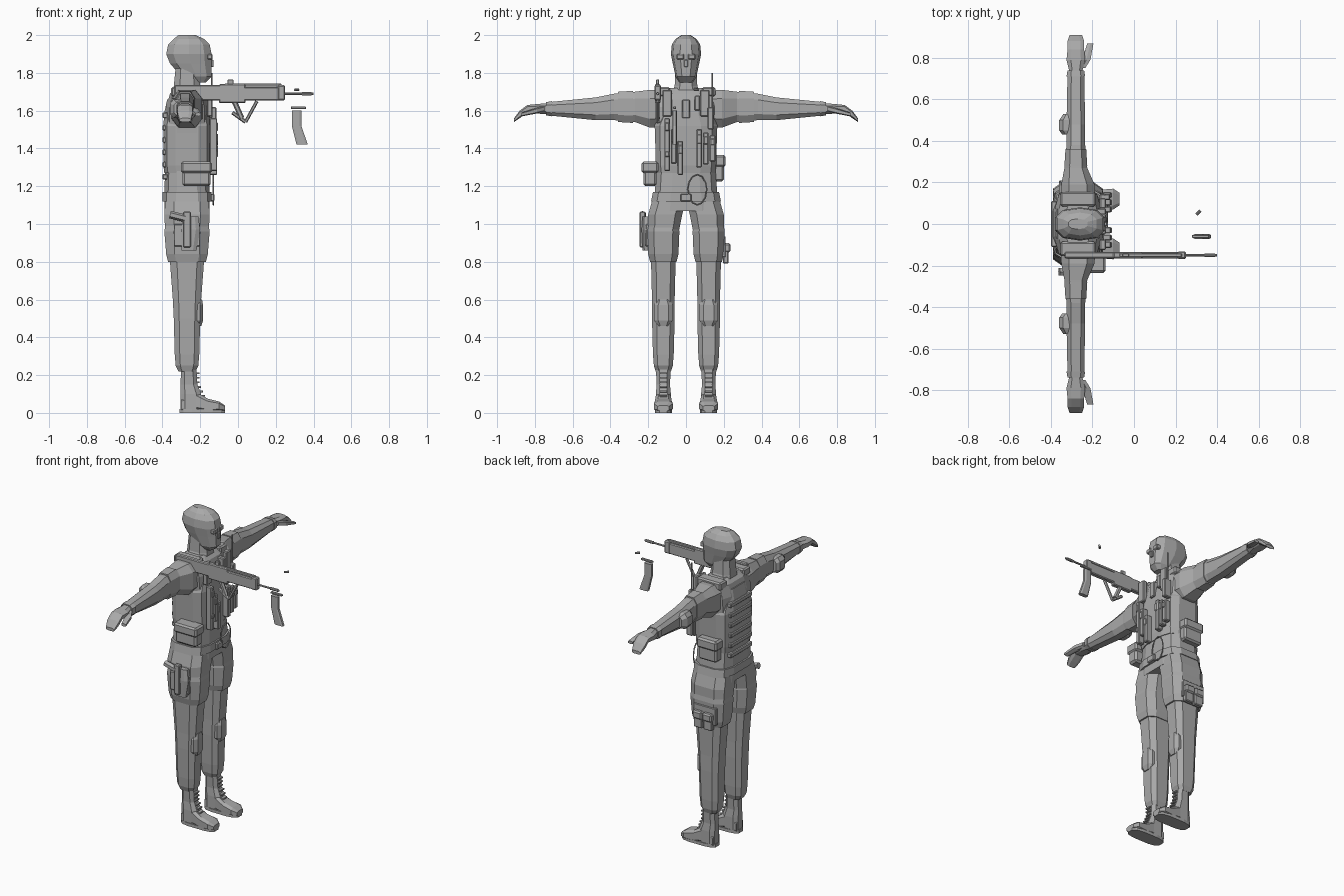
import bpy, bmesh, math
from mathutils import Vector

cube = bpy.data.objects.get("Cube")
if cube:
    bpy.data.objects.remove(cube)

# One plain colour for everything
tone = (0.4, 0.4, 0.4, 1)
grey = bpy.data.materials.new("plain grey")
grey.use_nodes = True
grey.diffuse_color = tone
grey.node_tree.nodes["Principled BSDF"].inputs["Base Color"].default_value = tone

# Anchors shared by several parts
body_x, chest_x, arm_z, leg_y, gun_y = -.27, -.14, 1.61, .12, -.15


def finish(name, bm, mirror):
    bmesh.ops.recalc_face_normals(bm, faces=bm.faces)
    mesh = bpy.data.meshes.new(name)
    bm.to_mesh(mesh)
    bm.free()
    mesh.materials.append(grey)
    obj = bpy.data.objects.new(name, mesh)
    bpy.context.collection.objects.link(obj)
    if mirror:
        modifier = obj.modifiers.new("other side", "MIRROR")
        modifier.use_axis = (False, True, False)
        modifier.use_clip = False
        modifier.use_mirror_merge = False


def ring(x=body_x, y=0, z=0, depth=0, width=0, height=0):
    """A cross-section; the size left out is the direction of travel."""
    return Vector((x, y, z)), Vector((depth, width, height)) / 2


def loft(name, *rings, sides=8, power=.7, mirror=False):
    """Skin rounded-square cross-sections into a closed body."""
    sizes = rings[0][1]
    flat = min(range(3), key=lambda axis: sizes[axis])
    across, along = [axis for axis in range(3) if axis != flat]

    def bulge(value):
        return math.copysign(abs(value) ** power, value)

    angles = [math.tau * (step + .5) / sides for step in range(sides)]
    cosines = [bulge(math.cos(angle)) for angle in angles]
    sines = [bulge(math.sin(angle)) for angle in angles]
    bm = bmesh.new()
    loops = []
    for centre, half in rings:
        verts = []
        for c, s in zip(cosines, sines):
            point = centre.copy()
            point[across] += half[across] * c / max(cosines)
            point[along] += half[along] * s / max(sines)
            verts.append(bm.verts.new(point))
        loops.append(verts)
    for low, high in zip(loops, loops[1:]):
        for i in range(sides):
            bm.faces.new((low[i - 1], low[i], high[i], high[i - 1]))
    bm.faces.new(loops[0])
    bm.faces.new(loops[-1])
    finish(name, bm, mirror)


def box(name, x=body_x, y=0, z=0, depth=.03, width=.03, height=.03, mirror=False):
    """A box with lightly cut edges, placed by its centre."""
    bm = bmesh.new()
    bmesh.ops.create_cube(bm, size=1)
    bmesh.ops.scale(bm, vec=(depth, width, height), verts=bm.verts)
    bmesh.ops.translate(bm, vec=(x, y, z), verts=bm.verts)
    cut = min(depth, width, height) / 6
    bmesh.ops.bevel(bm, geom=bm.edges[:], offset=cut, segments=1, affect="EDGES")
    finish(name, bm, mirror)


def rod(name, start, end, radius, sides=8):
    start, end = Vector(start), Vector(end)
    span = end - start
    bm = bmesh.new()
    bmesh.ops.create_cone(bm, cap_ends=True, segments=sides, radius1=radius,
                          radius2=radius, depth=span.length)
    turn = span.to_track_quat("Z", "Y")
    for vert in bm.verts:
        vert.co = turn @ vert.co + (start + end) / 2
    finish(name, bm, False)


# Head and neck
loft("head",
     ring(x=-.21, z=1.75, depth=.08, width=.07), ring(x=-.22, z=1.78, depth=.16, width=.11),
     ring(x=-.25, z=1.85, depth=.22, width=.14), ring(x=-.26, z=1.9, depth=.24, width=.16),
     ring(x=-.26, z=1.95, depth=.22, width=.15), ring(x=-.26, z=1.98, depth=.16, width=.11),
     ring(z=2, depth=.09, width=.05), sides=10, power=.8)
loft("neck", ring(z=1.66, depth=.15, width=.18), ring(z=1.73, depth=.14, width=.12),
     ring(z=1.83, depth=.12, width=.11))
box("nose", x=chest_x, z=1.85, depth=.02, width=.02, height=.04)
box("eye_opening", x=-.15, y=.03, z=1.885, width=.04, mirror=True)

# Torso, vest and belt
loft("torso",
     ring(z=1.07, depth=.24, width=.38), ring(z=1.17, depth=.24, width=.33),
     ring(z=1.3, depth=.23, width=.31), ring(z=1.5, depth=.23, width=.33),
     ring(z=1.62, depth=.22, width=.35), ring(z=1.69, depth=.18, width=.33),
     ring(z=1.72, depth=.12, width=.2), sides=12, power=.6)
loft("vest",
     ring(z=1.27, depth=.24, width=.31), ring(z=1.31, depth=.25, width=.32),
     ring(z=1.52, depth=.25, width=.33), ring(z=1.59, depth=.24, width=.26),
     ring(z=1.66, depth=.21, width=.24), sides=12, power=.55)
loft("belt", ring(z=1.12, depth=.26, width=.37), ring(z=1.17, depth=.26, width=.35),
     sides=12, power=.6)
box("belt_buckle", x=chest_x, z=1.14, width=.06, height=.04)
for row in range(6):
    box("back_strap", x=-.385, z=1.25 + row * .065, width=.22)
box("collar_flap", x=-.15, z=arm_z, width=.04, height=.1)
box("shoulder_strap", y=leg_y, z=1.7, depth=.17, width=.07, height=.05, mirror=True)
box("chest_strap", x=-.15, y=.1, z=1.64, width=.05, height=.14, mirror=True)


# Chest pouches, with heights stepped from the middle outwards
def chest_pouch(y, z, height):
    box("magazine_pouch", x=-.13, y=y, z=z, depth=.04, height=height)
    box("pouch_flap", x=-.12, y=y, z=z + height / 4, width=.025, height=height / 4)


for step in range(3):
    chest_pouch(-.03 - step * .035, z=1.35 + step * .06, height=.18)
    chest_pouch(.07 + step * .035, z=1.4, height=.2 - step * .03)
chest_pouch(-.1, z=1.34, height=.12)
box("radio", x=chest_x, y=.13, z=1.56, depth=.05, height=.12)
rod("antenna", (chest_x, .14, arm_z), (chest_x, .14, 1.8), radius=.004)
box("shoulder_light", x=-.17, y=.06, z=1.64, depth=.07, height=.08)

# Cord loop hanging at the waist
cord = []
for step in range(12):
    angle = math.tau * step / 12
    cord.append((-.13, .06 + .05 * math.cos(angle), 1.18 + .08 * math.sin(angle)))
for i, point in enumerate(cord):
    rod("hanging_loop", cord[i - 1], point, radius=.004, sides=5)


# Lidded pouches on the sides
def lidded_pouch(name, x, y, z, depth, width, height):
    box(name, x=x, y=y, z=z, depth=depth, width=width, height=height)
    box(name + "_lid", x=x, y=y, z=z + height / 3, depth=depth * 1.1,
        width=width + .02, height=height / 2)


lidded_pouch("right_pouch", x=-.22, y=-.19, z=1.26, depth=.15, width=.07, height=.12)
lidded_pouch("left_pouch", x=-.29, y=.17, z=1.29, depth=.13, width=.06, height=.13)

# Arms and hands
loft("arm",
     ring(y=.11, z=arm_z, depth=.17, height=.19), ring(y=.19, z=arm_z, depth=.16, height=.2),
     ring(x=-.28, y=.27, z=1.62, depth=.11, height=.16),
     ring(x=-.28, y=.38, z=1.62, depth=.09, height=.14),
     ring(x=-.28, y=.48, z=arm_z, depth=.09, height=.12),
     ring(x=-.28, y=.73, z=arm_z, depth=.08, height=.07), mirror=True)
loft("sleeve_pocket", ring(x=-.28, y=.28, z=1.62, depth=.11, height=.17),
     ring(x=-.28, y=.36, z=1.62, depth=.1, height=.16), mirror=True)
loft("elbow_pad", ring(x=-.31, y=.43, z=arm_z, depth=.07, height=.08),
     ring(x=-.32, y=.45, z=arm_z, depth=.08, height=.1),
     ring(x=-.32, y=.5, z=arm_z, depth=.08, height=.1),
     ring(x=-.31, y=.53, z=arm_z, depth=.06, height=.07), mirror=True)
loft("glove_cuff", ring(x=-.28, y=.71, z=arm_z, depth=.09, height=.08),
     ring(x=-.28, y=.74, z=arm_z, depth=.08, height=.07), mirror=True)
loft("hand", ring(x=-.28, y=.73, z=arm_z, depth=.06, height=.06),
     ring(x=-.28, y=.79, z=arm_z, depth=.09, height=.05),
     ring(x=-.28, y=.84, z=arm_z, depth=.08, height=.04),
     ring(x=-.28, y=.88, z=1.58, depth=.08, height=.04),
     ring(x=-.28, y=.91, z=1.55, depth=.06, height=.02), mirror=True)
loft("thumb", ring(x=-.25, y=.75, z=arm_z, depth=.03, height=.03),
     ring(x=-.23, y=.79, z=1.6, depth=.04, height=.03),
     ring(x=-.21, y=.87, z=1.58, depth=.03, height=.02), sides=6, mirror=True)

# Legs with thigh pockets and knee pads
loft("leg",
     ring(y=leg_y, z=.22, depth=.09, width=.08), ring(y=leg_y, z=.25, depth=.12, width=.1),
     ring(y=leg_y, z=.31, depth=.13, width=.11), ring(y=leg_y, z=.5, depth=.14, width=.12),
     ring(y=leg_y, z=.6, depth=.15, width=.12), ring(y=leg_y, z=.8, depth=.18, width=.13),
     ring(y=leg_y, z=.95, depth=.23, width=.16), ring(y=.11, z=1.05, depth=.24, width=.18),
     ring(y=.09, z=1.12, depth=.23, width=.18), power=.6, mirror=True)
loft("thigh_pocket",
     ring(y=leg_y, z=.8, depth=.2, width=.14), ring(y=leg_y, z=.84, depth=.22, width=.16),
     ring(y=leg_y, z=.96, depth=.24, width=.17), ring(y=leg_y, z=.99, depth=.23, width=.16),
     power=.6, mirror=True)
loft("knee_pad",
     ring(x=-.22, y=leg_y, z=.46, depth=.05, width=.06),
     ring(x=-.22, y=leg_y, z=.49, depth=.07, width=.1),
     ring(x=-.22, y=leg_y, z=.57, depth=.07, width=.1),
     ring(x=-.22, y=leg_y, z=.6, depth=.06, width=.07), mirror=True)

# Boots
loft("boot_shaft",
     ring(x=-.25, y=leg_y, z=.02, depth=.11, width=.08),
     ring(x=-.25, y=leg_y, z=.1, depth=.11, width=.08),
     ring(x=-.26, y=leg_y, z=.15, depth=.09, width=.07),
     ring(x=-.26, y=leg_y, z=.24, depth=.08, width=.08), mirror=True)
loft("boot_foot",
     ring(x=-.3, y=leg_y, z=.04, width=.07, height=.07),
     ring(x=-.22, y=leg_y, z=.06, width=.08, height=.1),
     ring(x=-.16, y=leg_y, z=.04, width=.09, height=.07),
     ring(x=-.1, y=leg_y, z=.035, width=.1, height=.05),
     ring(x=-.07, y=leg_y, z=.025, width=.06, height=.03), power=.55, mirror=True)
loft("boot_sole", ring(x=-.19, y=leg_y, depth=.24, width=.09),
     ring(x=-.19, y=leg_y, z=.02, depth=.24, width=.09), sides=12, power=.6, mirror=True)
for row in range(6):
    box("boot_lace", x=-.19 - .01 * min(row, 3), y=leg_y, z=.09 + row * .024,
        width=.04, height=.01, mirror=True)

# Holstered pistol on the right thigh, pouches on the left
loft("holster", ring(x=-.26, y=-.21, z=.86, depth=.08, width=.04),
     ring(x=-.25, y=-.21, z=.97, depth=.1, width=.05),
     ring(x=-.25, y=-.21, z=1.04, depth=.08, width=.04))
box("holster_plate", y=-.2, z=.94, depth=.14, height=.12)
box("pistol_slide", y=-.23, z=.97, depth=.04, height=.19)
rod("pistol_grip", (-.28, -.23, 1.03), (-.36, -.23, 1.05), radius=.02, sides=6)
box("thigh_plate", x=-.28, y=.2, z=.88, depth=.16, width=.02, height=.11)
for x in (-.31, -.24):
    lidded_pouch("thigh_pouch", x=x, y=.21, z=.84, depth=.06, width=.03, height=.1)

# Rifle with an open grip loop
box("rifle_stock", x=-.21, y=gun_y, z=1.695, depth=.25, height=.08)
box("rifle_body", x=-.03, y=gun_y, z=1.69, depth=.14, height=.1)
box("handguard", x=.13, y=gun_y, z=1.69, depth=.2, height=.07)
box("handguard_tip", x=.23, y=gun_y, z=1.695, depth=.04, width=.036, height=.08)
box("top_rail", x=.08, y=gun_y, z=1.735, depth=.3, width=.016, height=.015)
box("rear_sight", x=-.04, y=gun_y, z=1.75, width=.016)
rod("grip", (-.02, gun_y, 1.65), (.02, gun_y, 1.56), radius=.014, sides=6)
rod("grip_foot", (-.03, gun_y, 1.59), (.04, gun_y, 1.54), radius=.01, sides=6)
rod("grip_guard", (.04, gun_y, 1.54), (.1, gun_y, 1.65), radius=.009, sides=6)
rod("barrel", (.2, gun_y, 1.69), (.4, gun_y, 1.69), radius=.006)
rod("muzzle", (.34, gun_y, 1.69), (.39, gun_y, 1.69), radius=.009)

# Loose curved magazine, bolt bar and cartridge
loft("magazine", ring(x=.34, y=-.06, z=1.42, depth=.06, width=.025),
     ring(x=.31, y=-.06, z=1.52, depth=.05, width=.025),
     ring(x=.31, y=-.06, z=1.6, depth=.05, width=.025), power=.5)
box("bolt_bar", x=.32, y=-.06, z=1.615, depth=.08, width=.015, height=.012)
rod("cartridge", (.3, .045, 1.71), (.32, .065, 1.71), radius=.007)
